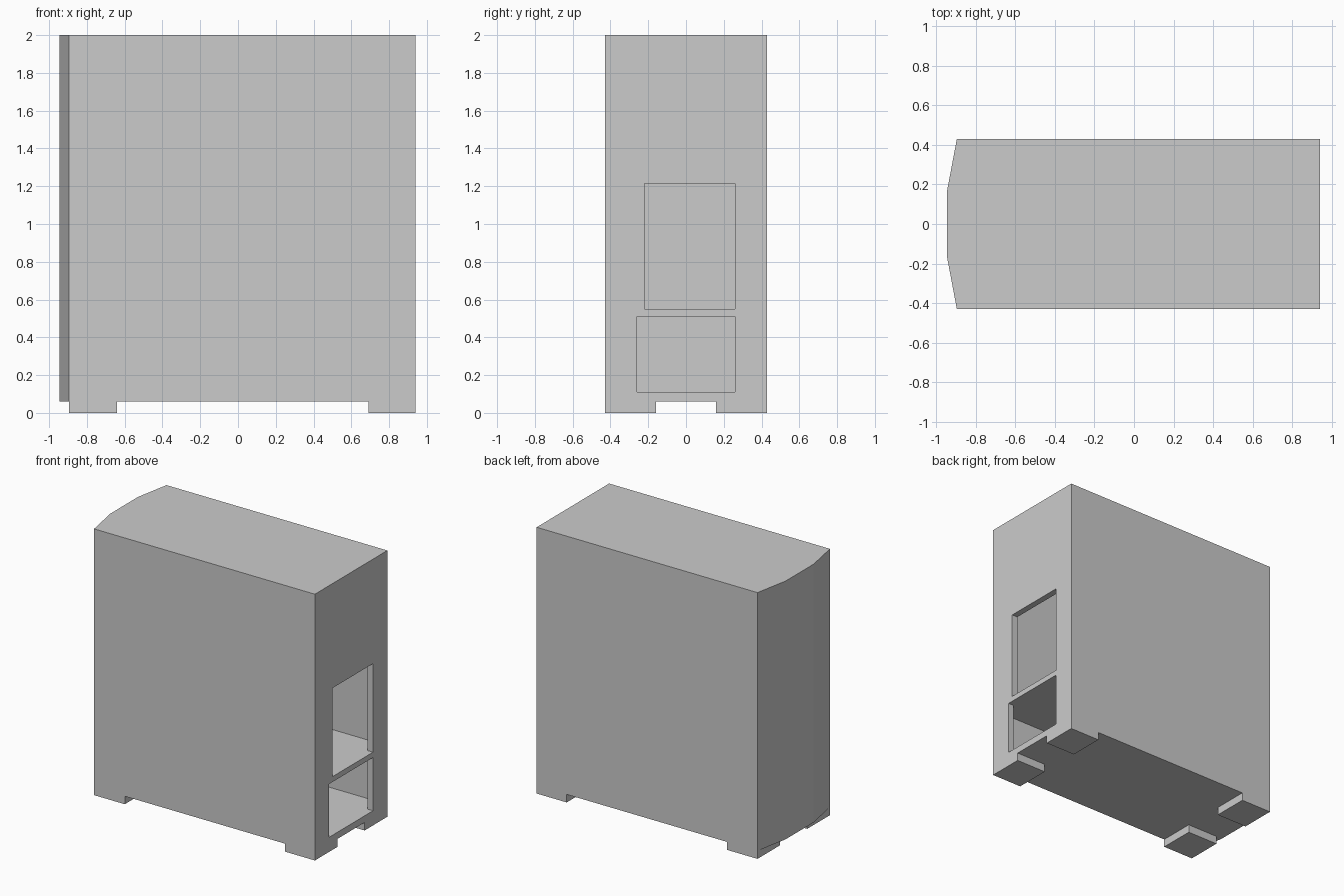
import bpy, bmesh

if "Cube" in bpy.data.objects:
    bpy.data.objects.remove(bpy.data.objects["Cube"])

BASE, TOP = 0.06, 2.0      # underside and roof of the shell
HALF = 0.43                # half of the case depth


def prism(name, outline, z0, z1):
    """Closed vertical prism from an x/y outline."""
    bm = bmesh.new()
    face = bm.faces.new([bm.verts.new((x, y, z0)) for x, y in outline])
    ext = bmesh.ops.extrude_face_region(bm, geom=[face])
    for v in ext["geom"]:
        if isinstance(v, bmesh.types.BMVert):
            v.co.z = z1
    bmesh.ops.recalc_face_normals(bm, faces=bm.faces)
    mesh = bpy.data.meshes.new(name)
    bm.to_mesh(mesh)
    bm.free()
    obj = bpy.data.objects.new(name, mesh)
    bpy.context.collection.objects.link(obj)
    return obj


def box(name, x, y, z):
    return prism(name, [(x[0], y[0]), (x[1], y[0]), (x[1], y[1]), (x[0], y[1])], *z)


def combine(target, tool, operation):
    """Apply a boolean and discard the tool object."""
    mod = target.modifiers.new(tool.name, 'BOOLEAN')
    mod.operation = operation
    mod.solver = 'EXACT'
    mod.object = tool
    tool.hide_render = True
    bpy.context.view_layer.objects.active = target
    bpy.ops.object.modifier_apply(modifier=mod.name)
    bpy.data.objects.remove(tool)


# Tower shell with a three-facet bowed front panel
case = prism("tower_case", [(0.94, -HALF), (0.94, HALF), (-0.895, HALF),
                            (-0.945, 0.165), (-0.945, -0.165), (-0.895, -HALF)], BASE, TOP)

# Four corner feet, flush with the sides
for x in ((-0.895, -0.64), (0.69, 0.94)):
    for y in ((-HALF, -0.16), (0.16, HALF)):
        combine(case, box("foot", x, y, (0, BASE + 0.02)), 'UNION')

# Hollow upper and lower bays, separated by a shelf
for z in ((0.11, 0.51), (0.55, 1.97)):
    combine(case, box("bay_cutter", (-0.865, 0.893), (-0.40, 0.40), z), 'DIFFERENCE')

# Openings in the rear panel, sills level with the bay floors
for y, z in (((-0.26, 0.26), (0.11, 0.51)), ((-0.22, 0.26), (0.55, 1.215))):
    combine(case, box("opening_cutter", (0.85, 1.0), y, z), 'DIFFERENCE')
